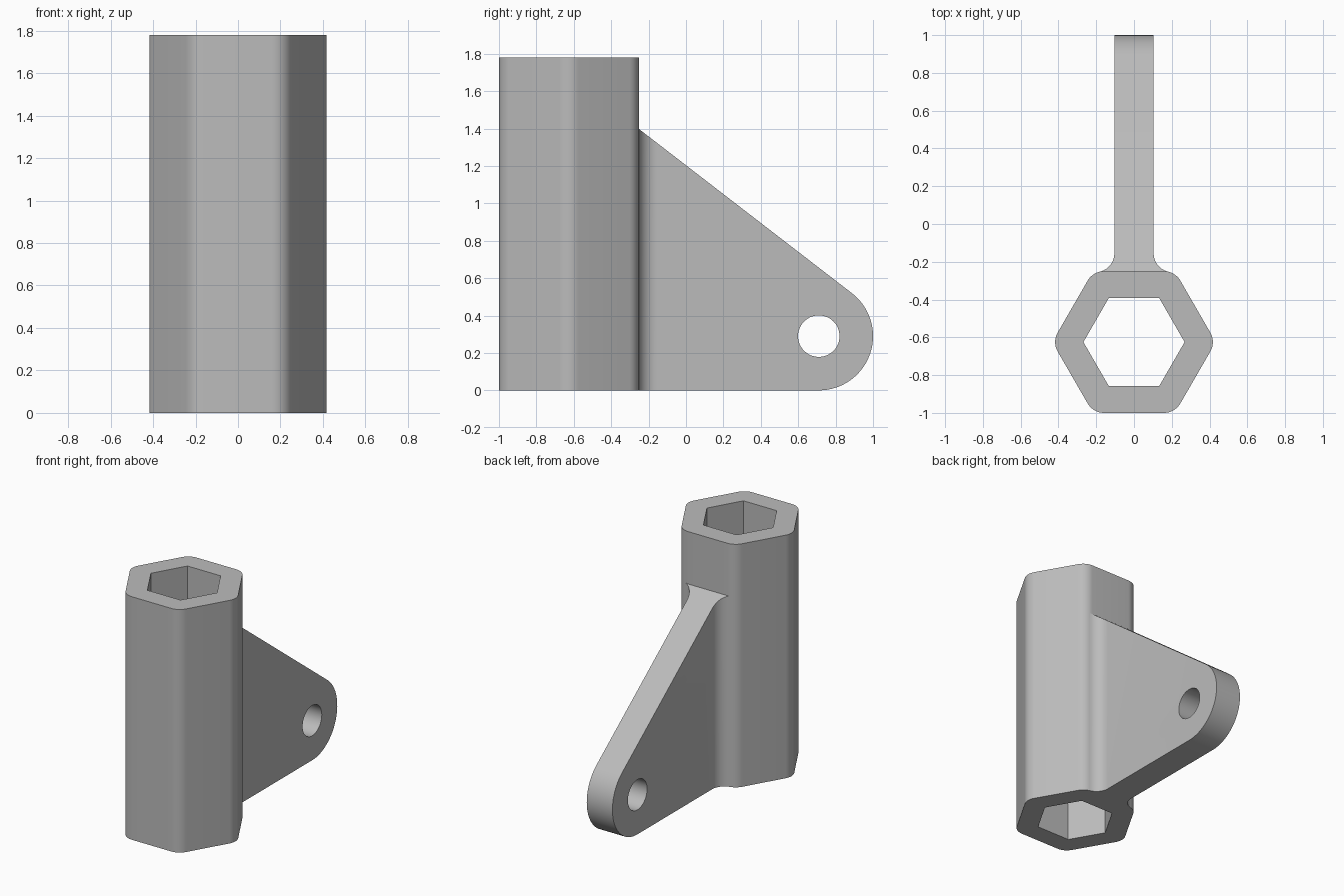
import bpy
import bmesh
from math import sin, cos, pi, radians, atan2, acos, hypot, sqrt
from mathutils import Matrix

if "Cube" in bpy.data.objects:
    bpy.data.objects.remove(bpy.data.objects["Cube"], do_unlink=True)

HEIGHT = 1.78
HEX_Y, APOTHEM, CORNER = -0.625, 0.375, 0.1
INNER_APOTHEM = 0.232
ARM_HALF, FILLET = 0.104, 0.1
EYE_Y, EYE_Z, EYE_R, HOLE_R = 0.71, 0.29, 0.29, 0.111

grey = bpy.data.materials.new("plain grey")
grey.use_nodes = True
colour = (0.5, 0.5, 0.5, 1)
grey.diffuse_color = colour
grey.node_tree.nodes["Principled BSDF"].inputs["Base Color"].default_value = colour


def arc(cx, cy, r, start, end, steps):
    """Points along a circular arc, angles in radians."""
    angles = [start + (end - start) * i / steps for i in range(steps + 1)]
    return [(cx + r * cos(a), cy + r * sin(a)) for a in angles]


def prism(name, outline, low, high, sideways=False):
    """Extrude an outline along z, or a (y, z) outline along x."""
    bm = bmesh.new()
    face = bm.faces.new([bm.verts.new((u, v, low)) for u, v in outline])
    top = bmesh.ops.extrude_face_region(bm, geom=[face])["geom"]
    moved = [g for g in top if isinstance(g, bmesh.types.BMVert)]
    bmesh.ops.translate(bm, verts=moved, vec=(0, 0, high - low))
    if sideways:
        turn = Matrix(((0, 0, 1), (1, 0, 0), (0, 1, 0))).to_4x4()
        bmesh.ops.transform(bm, matrix=turn, verts=bm.verts)
    bmesh.ops.recalc_face_normals(bm, faces=bm.faces)
    mesh = bpy.data.meshes.new(name)
    bm.to_mesh(mesh)
    bm.free()
    mesh.materials.append(grey)
    obj = bpy.data.objects.new(name, mesh)
    bpy.context.collection.objects.link(obj)
    return obj


def combine(target, tool, operation):
    """Apply a boolean and remove the tool."""
    mod = target.modifiers.new(operation.lower(), "BOOLEAN")
    mod.operation, mod.object, mod.solver = operation, tool, "EXACT"
    bpy.context.view_layer.objects.active = target
    bpy.ops.object.modifier_apply(modifier=mod.name)
    bpy.data.objects.remove(tool, do_unlink=True)


# Hexagonal tube with rounded outer corners
outer = []
corner_dist = (APOTHEM - CORNER) / cos(pi / 6)
for k in range(6):
    a = k * pi / 3
    outer += arc(corner_dist * cos(a), HEX_Y + corner_dist * sin(a), CORNER,
                 a - pi / 6, a + pi / 6, 10)
bracket = prism("socket_bracket", outer, 0, HEIGHT)

# Arm plan: straight sides flaring through fillets into the tube corners
cx, cy = corner_dist / 2, HEX_Y + APOTHEM - CORNER
fx = ARM_HALF + FILLET
fy = cy + sqrt((CORNER + FILLET) ** 2 - (fx - cx) ** 2)
meet = atan2(cy - fy, cx - fx) % (2 * pi)
half = [(ARM_HALF, 1.1)] + arc(fx, fy, FILLET, pi, meet, 12) + [(cx, cy + 0.03)]
arm = prism("arm", half + [(-x, y) for x, y in reversed(half)], 0, HEIGHT)

# Arm side profile: sloped top edge running tangent into the round eye
py, pz = -0.255, 1.4
dy, dz = py - EYE_Y, pz - EYE_Z
tangent = atan2(dz, dy) - acos(EYE_R / hypot(dy, dz))
back = -0.4
rise = EYE_Z + (EYE_R - (back - EYE_Y) * cos(tangent)) / sin(tangent)
side = [(back, rise), (back, 0)] + arc(EYE_Y, EYE_Z, EYE_R, -pi / 2, tangent, 48)
combine(arm, prism("arm_side", side, -0.5, 0.5, True), "INTERSECT")
combine(bracket, arm, "UNION")

# Hexagonal bore and pivot hole
bore = arc(0, HEX_Y, INNER_APOTHEM / cos(pi / 6), 0, 2 * pi, 6)[:-1]
combine(bracket, prism("bore", bore, -0.1, HEIGHT + 0.1), "DIFFERENCE")
hole = arc(EYE_Y, EYE_Z, HOLE_R, 0, 2 * pi, 48)[:-1]
combine(bracket, prism("pivot_hole", hole, -0.5, 0.5, True), "DIFFERENCE")

# Smooth rounds with crisp edges
bpy.ops.object.select_all(action="DESELECT")
bracket.select_set(True)
bpy.context.view_layer.objects.active = bracket
bpy.ops.object.shade_smooth_by_angle(angle=radians(30))
